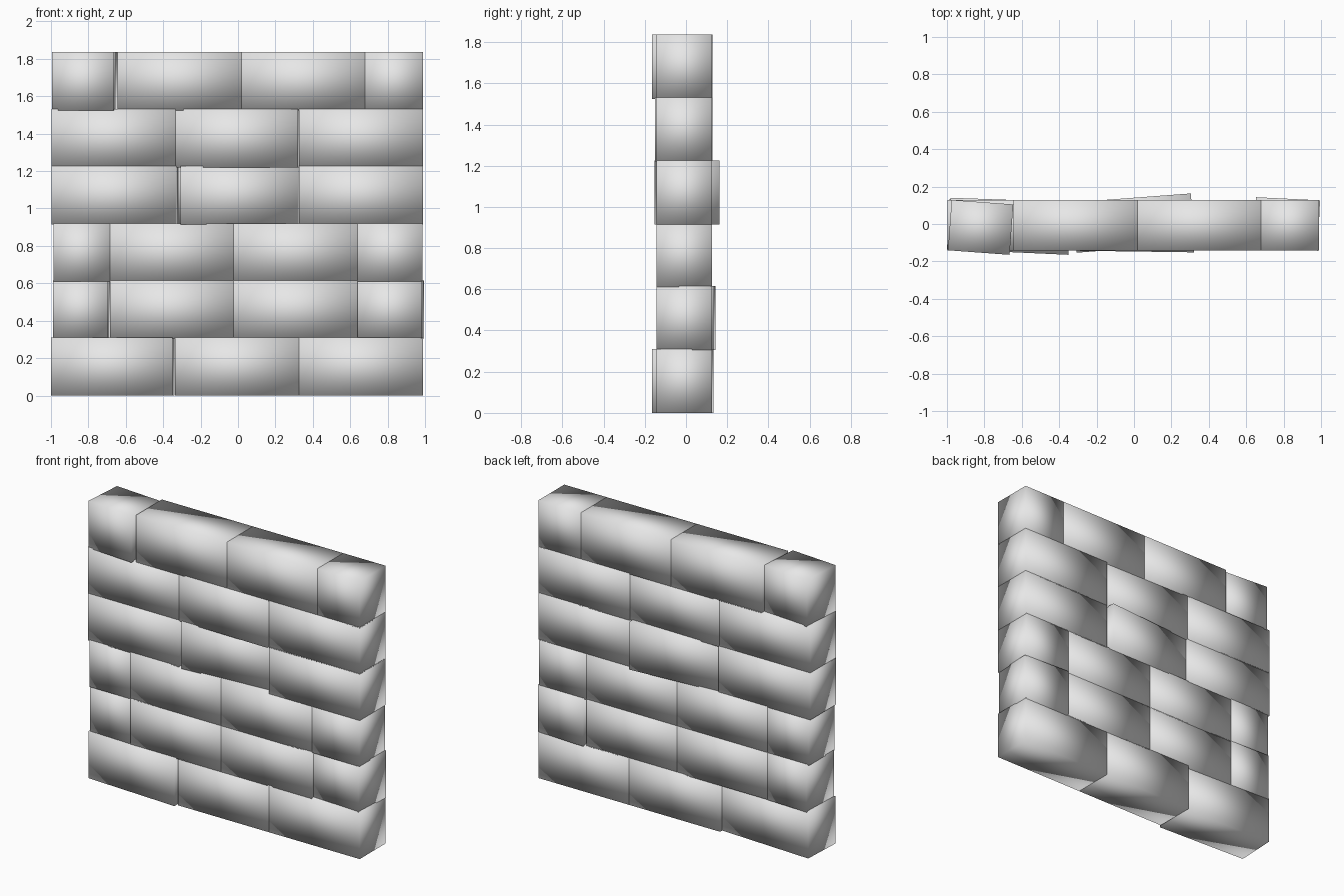
import bpy
from math import radians

cube = bpy.data.objects.get("Cube")
if cube:
    bpy.data.objects.remove(cube, do_unlink=True)

# Single stone colour
stone = bpy.data.materials.new("light_grey_stone")
stone.use_nodes = True
grey = (0.8, 0.8, 0.8, 1)
stone.diffuse_color = grey
stone.node_tree.nodes["Principled BSDF"].inputs["Base Color"].default_value = grey

DEPTH = 0.27
COURSE = 0.305

# Each course: the joints between bricks, from left end to right end in x
courses = [
    [-1.0, -0.338, 0.327, 0.99],
    [-0.99, -0.685, -0.023, 0.64, 0.995],
    [-0.987, -0.685, -0.023, 0.64, 0.987],
    [-0.998, -0.328, 0.325, 0.99],
    [-0.998, -0.333, 0.325, 0.99],
    [-0.995, -0.645, 0.02, 0.68, 0.99],
]

# Loose bricks: (course, place) -> (yaw in degrees, y offset)
loose = {
    (0, 0): (-2.6, -0.015),
    (1, 0): (-2.0, 0.0),
    (1, 3): (-2.8, 0.0),
    (3, 1): (4.3, 0.005),
    (4, 1): (-0.8, -0.012),
    (5, 0): (-4.2, -0.018),
}


def brick(name, x0, x1, z0, z1, yaw, y):
    """A softly shaded block, slightly shortened where it is turned."""
    bpy.ops.mesh.primitive_cube_add(
        size=1, location=((x0 + x1) / 2, y, (z0 + z1) / 2),
        rotation=(0, 0, radians(yaw)))
    ob = bpy.context.object
    ob.name = name
    shrink = DEPTH * abs(radians(yaw))
    ob.scale = (x1 - x0 - shrink, DEPTH, z1 - z0)
    bpy.ops.object.transform_apply(location=False, rotation=False, scale=True)
    bpy.ops.object.shade_smooth()
    ob.data.materials.append(stone)


# Running bond, bottom course to top
for row, joints in enumerate(courses):
    z = row * COURSE
    for place, (x0, x1) in enumerate(zip(joints, joints[1:])):
        yaw, y = loose.get((row, place), (0, -0.008))
        brick(f"brick_course_{row + 1}_{place + 1}",
              x0, x1, z, z + COURSE + 0.006, yaw, y)
